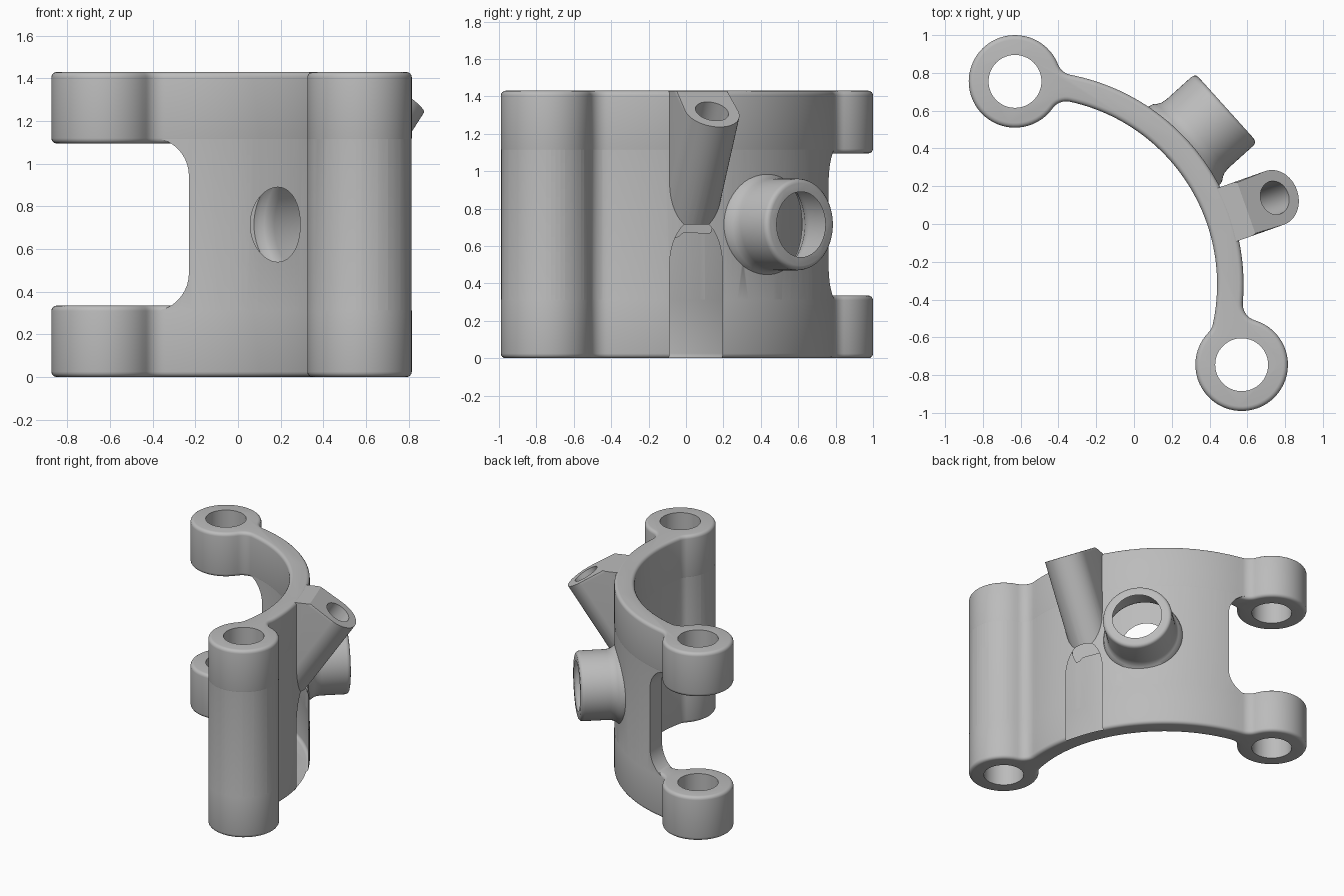
import bpy, bmesh
from math import sin, cos, pi, tau, atan2, acos, radians
from mathutils import Vector

HEIGHT = 1.43
MID = HEIGHT / 2
C = Vector((-0.55, -0.32))            # centre of the curved wall
R_OUT, R_IN = 1.13, 0.99
LUG_A, LUG_B = Vector((-0.63, 0.755)), Vector((0.57, -0.745))
LUG_R, BORE_R, FILLET = 0.245, 0.14, 0.09
ROUND = 0.025

if "Cube" in bpy.data.objects:
    bpy.data.objects.remove(bpy.data.objects["Cube"], do_unlink=True)

grey = bpy.data.materials.new("cast_grey")
grey.use_nodes = True
grey.diffuse_color = (0.5, 0.5, 0.5, 1)
grey.node_tree.nodes["Principled BSDF"].inputs["Base Color"].default_value = (0.5, 0.5, 0.5, 1)


def loft_bm(rings):
    """Skin a stack of equal point rings and cap both ends."""
    bm = bmesh.new()
    rows = [[bm.verts.new(p) for p in ring] for ring in rings]
    n = len(rows[0])
    for lo, hi in zip(rows, rows[1:]):
        for i in range(n):
            j = (i + 1) % n
            bm.faces.new((lo[i], lo[j], hi[j], hi[i]))
    bm.faces.new(rows[0][::-1])
    bm.faces.new(rows[-1])
    return bm


def finish(name, bm):
    bmesh.ops.recalc_face_normals(bm, faces=bm.faces[:])
    mesh = bpy.data.meshes.new(name)
    bm.to_mesh(mesh)
    bm.free()
    mesh.materials.append(grey)
    ob = bpy.data.objects.new(name, mesh)
    bpy.context.collection.objects.link(ob)
    return ob


def loft(name, rings):
    return finish(name, loft_bm(rings))


def lathe(name, origin, axis, profile, n=64):
    """Circular rings of (distance, radius) along an axis."""
    q = axis.to_track_quat('Z', 'Y')
    return loft(name, [[origin + q @ Vector((r * cos(tau * i / n), r * sin(tau * i / n), d))
                        for i in range(n)] for d, r in profile])


def combine(base, other, operation):
    mod = base.modifiers.new(operation.lower(), 'BOOLEAN')
    mod.operation, mod.solver, mod.object = operation, 'EXACT', other
    bpy.context.view_layer.objects.active = base
    bpy.ops.object.modifier_apply(modifier=mod.name)
    bpy.data.objects.remove(other, do_unlink=True)


def angle(v):
    return atan2(v.y, v.x)


def arc(c, r, v0, v1, ccw, n):
    """Points from direction v0 to v1, without the last one."""
    a0, a1 = angle(v0), angle(v1)
    sweep = (a1 - a0) % tau if ccw else -((a0 - a1) % tau)
    return [c + r * Vector((cos(a0 + sweep * i / n), sin(a0 + sweep * i / n))) for i in range(n)]


def fillet_centre(radius, lug, side):
    """Centre of the blend between the wall and a lug."""
    v = lug - C
    d, rr = v.length, LUG_R + FILLET
    a = angle(v) + side * acos((radius ** 2 + d ** 2 - rr ** 2) / (2 * radius * d))
    return C + radius * Vector((cos(a), sin(a)))


FA_OUT, FB_OUT = (fillet_centre(R_OUT + FILLET, l, s) for l, s in ((LUG_A, -1), (LUG_B, 1)))
FA_IN, FB_IN = (fillet_centre(R_IN - FILLET, l, s) for l, s in ((LUG_A, -1), (LUG_B, 1)))


def outline(d):
    """Plan of wall and lugs, shrunk by d."""
    f, r = FILLET + d, LUG_R - d
    return (arc(C, R_OUT - d, FB_OUT - C, FA_OUT - C, True, 48)
            + arc(FA_OUT, f, C - FA_OUT, LUG_A - FA_OUT, False, 8)
            + arc(LUG_A, r, FA_OUT - LUG_A, FA_IN - LUG_A, True, 48)
            + arc(FA_IN, f, LUG_A - FA_IN, FA_IN - C, False, 8)
            + arc(C, R_IN + d, FA_IN - C, FB_IN - C, False, 48)
            + arc(FB_IN, f, FB_IN - C, LUG_B - FB_IN, False, 8)
            + arc(LUG_B, r, FB_IN - LUG_B, FB_OUT - LUG_B, True, 48)
            + arc(FB_OUT, f, LUG_B - FB_OUT, C - FB_OUT, False, 8))


def slab(name, z0, z1, inset=0.0):
    """Outline extruded between two heights with rounded rims."""
    steps = [(ROUND * (1 - cos(a)), ROUND * (1 - sin(a))) for a in (pi / 2 * k / 4 for k in range(5))]
    levels = [(z0 + h, d) for h, d in steps] + [(z1 - h, d) for h, d in reversed(steps)]
    return loft(name, [[Vector((p.x, p.y, z)) for p in outline(d + inset)] for z, d in levels])


# Wall with a rounded window that splits one lug into two
body = slab("clamp_bracket", 0.02, HEIGHT - 0.02, 0.001)
WX, WZ, WR = -0.23, 0.408, 0.18
profile = [(-1.2, -WZ)]
for cz, a0 in ((-WZ + WR, -pi / 2), (WZ - WR, 0)):
    profile += [(WX - WR + WR * cos(a0 + pi / 2 * i / 10), cz + WR * sin(a0 + pi / 2 * i / 10))
                for i in range(11)]
profile.append((-1.2, WZ))
window = loft("window_cutter", [[Vector((x, y, MID + z)) for x, z in profile] for y in (0.3, 1.2)])
combine(body, window, 'DIFFERENCE')

# Rounded end bands, which carry the split lug
for name, z0, z1 in (("lower_band", 0, 0.335), ("upper_band", HEIGHT - 0.335, HEIGHT)):
    combine(body, slab(name, z0, z1), 'UNION')

# Radial boss with a flared root and rounded rim
boss_dir = Vector((cos(radians(42)), sin(radians(42)), 0))
hub = Vector((C.x, C.y, MID))
boss = lathe("boss", hub, boss_dir, [
    (1.05, 0.29), (1.12, 0.275), (1.14, 0.26), (1.16, 0.25), (1.19, 0.245),
    (1.37, 0.245), (1.384, 0.241), (1.393, 0.233), (1.397, 0.22)])
combine(body, boss, 'UNION')

# Tilted ears, mirrored top and bottom
TILT, EAR_R = radians(34), 0.15
u = Vector((cos(radians(19.5)), sin(radians(19.5)), 0))
w = Vector((-u.y, u.x, 0))
ear_holes = []
for s, label in ((1, "upper"), (-1, "lower")):
    up = Vector((0, 0, s))
    axis = u * sin(TILT) + up * cos(TILT)
    slope = u * cos(TILT) - up * sin(TILT)
    centre = hub + u * 1.374 + up * 0.605
    flat = [(EAR_R * cos(a), EAR_R * sin(a)) for a in (-pi / 2 + pi * i / 32 for i in range(33))]
    flat = [(-0.5, -EAR_R)] + flat + [(-0.5, EAR_R)]
    bm = loft_bm([[centre + slope * a + w * b + axis * h for a, b in flat] for h in (-0.75, 0)])
    bm.faces.ensure_lookup_table()
    bmesh.ops.bevel(bm, geom=list(bm.faces[-1].edges), offset=0.018, segments=3,
                    profile=0.5, affect='EDGES')
    # trim level with the rim and inside the wall
    for co, no in ((hub + up * (MID - 0.002), up), (hub + u * 1.05, -u)):
        cut = bmesh.ops.bisect_plane(bm, geom=bm.verts[:] + bm.edges[:] + bm.faces[:],
                                     dist=1e-5, plane_co=co, plane_no=no, clear_outer=True)
        edges = [e for e in cut["geom_cut"] if isinstance(e, bmesh.types.BMEdge)]
        bmesh.ops.edgeloop_fill(bm, edges=edges)
    combine(body, finish(label + "_ear", bm), 'UNION')
    ear_holes.append((centre, axis))

# Bores
for lug in (LUG_A, LUG_B):
    bore = lathe("lug_bore", Vector((lug.x, lug.y, 0)), Vector((0, 0, 1)),
                 [(-0.2, BORE_R), (HEIGHT + 0.2, BORE_R)])
    combine(body, bore, 'DIFFERENCE')
combine(body, lathe("boss_bore", hub, boss_dir, [(0.8, 0.175), (1.6, 0.175)]), 'DIFFERENCE')
for centre, axis in ear_holes:
    combine(body, lathe("ear_bore", centre, axis, [(-0.32, 0.09), (0.2, 0.09)], 40), 'DIFFERENCE')

# Smooth shading with crisp edges
bpy.ops.object.select_all(action='DESELECT')
body.select_set(True)
bpy.context.view_layer.objects.active = body
bpy.ops.object.shade_smooth_by_angle(angle=radians(32))
